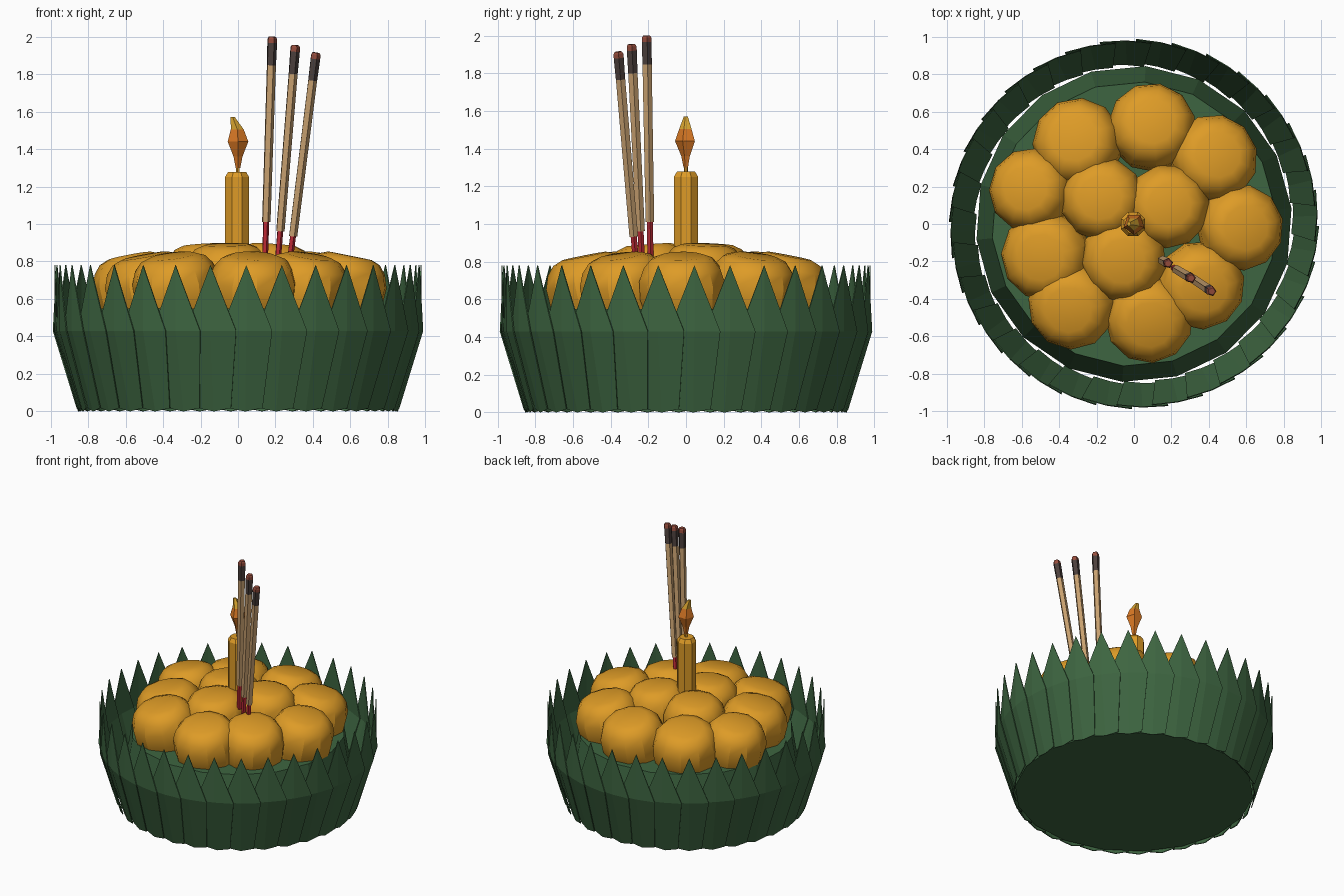
import bpy, bmesh, math
from mathutils import Vector

cube = bpy.data.objects.get("Cube")
if cube:
    bpy.data.objects.remove(cube, do_unlink=True)


def material(name, rgb):
    m = bpy.data.materials.new(name)
    m.use_nodes = True
    m.diffuse_color = (*rgb, 1)
    m.node_tree.nodes["Principled BSDF"].inputs["Base Color"].default_value = (*rgb, 1)
    return m


GREEN = material("leaf green", (0.047, 0.130, 0.052))
GOLD = material("golden yellow", (0.73, 0.33, 0.020))
ORANGE = material("flame orange", (0.70, 0.19, 0.018))
YELLOW = material("flame yellow", (0.70, 0.38, 0.030))
RED = material("stick red", (0.50, 0.022, 0.035))
TAN = material("stick tan", (0.57, 0.35, 0.16))
CHAR = material("charred brown", (0.070, 0.050, 0.045))
EMBER = material("ember brown", (0.30, 0.072, 0.045))


def make_object(name, bm, mats, smooth=None):
    bmesh.ops.recalc_face_normals(bm, faces=bm.faces)
    me = bpy.data.meshes.new(name)
    bm.to_mesh(me)
    bm.free()
    for m in mats:
        me.materials.append(m)
    if smooth:
        me.shade_smooth()
        me.set_sharp_from_angle(angle=math.radians(smooth))
    ob = bpy.data.objects.new(name, me)
    bpy.context.collection.objects.link(ob)
    return ob


def loft(bm, rings, sides, axis=(0, 0, 1), turn=0.0, mats=None):
    """Skin closed rings given as (centre, radius) square to an axis."""
    q = Vector(axis).to_track_quat('Z', 'Y')
    loops = []
    for centre, r in rings:
        loop = []
        for i in range(sides):
            a = turn + math.tau * i / sides
            loop.append(bm.verts.new(
                Vector(centre) + q @ Vector((r * math.cos(a), r * math.sin(a), 0))))
        loops.append(loop)
    for k in range(len(loops) - 1):
        for i in range(sides):
            j = (i + 1) % sides
            f = bm.faces.new((loops[k][i], loops[k][j], loops[k + 1][j], loops[k + 1][i]))
            f.material_index = mats[k] if mats else 0
    bm.faces.new(loops[0][::-1]).material_index = mats[0] if mats else 0
    bm.faces.new(loops[-1]).material_index = mats[-1] if mats else 0


# Tapered inner base
bm = bmesh.new()
loft(bm, [((0, 0, 0.02), 0.845), ((0, 0, 0.55), 0.76)], 18, turn=0.1)
make_object("base", bm, [GREEN])

# Ring of folded leaves, each lapping over the next
LEAVES = 32
bm = bmesh.new()
for k in range(LEAVES):
    mid = math.radians(-87.4) + math.tau * k / LEAVES

    def point(side, r, z, half):
        a = mid + side * half / r
        rr = r + side * 0.008
        return bm.verts.new((rr * math.cos(a), rr * math.sin(a), z))

    low = [point(s, 0.852, 0.018 if s else 0.0, 0.092) for s in (-1, 0, 1)]
    wide = [point(s, 0.978, 0.43, 0.138) for s in (-1, 0, 1)]
    tip = point(0, 0.978, 0.78, 0.1)
    for i in (0, 1):
        bm.faces.new((low[i], low[i + 1], wide[i + 1], wide[i]))
        bm.faces.new((wide[i], wide[i + 1], tip))
leaves = make_object("leaf_ring", bm, [GREEN])
thick = leaves.modifiers.new("thickness", 'SOLIDIFY')
thick.thickness = 0.006
thick.offset = 0

# Flattened round flower heads: (x, y, radius)
OUTER = [(-0.32, 0.46, 0.24), (0.10, 0.55, 0.235), (0.45, 0.37, 0.235),
         (0.60, -0.02, 0.23), (0.38, -0.35, 0.235), (0.085, -0.54, 0.235),
         (-0.35, -0.46, 0.235), (-0.50, -0.18, 0.24), (-0.58, 0.19, 0.225)]
INNER = [(-0.18, 0.14, 0.225), (0.19, 0.10, 0.225), (-0.06, -0.20, 0.23)]
PROFILE = [(0.80, -0.36), (0.98, -0.24), (1.0, -0.14), (0.90, -0.07),
           (0.74, -0.025), (0.52, -0.005)]


def flower(name, x, y, r, top, slope, turn):
    up = Vector((x, y, 0)).normalized() * slope + Vector((0, 0, 1))
    up.normalize()
    centre = Vector((x, y, top))
    bm = bmesh.new()
    loft(bm, [(centre + up * h, r * s) for s, h in PROFILE], 11, up, turn)
    make_object(name, bm, [GOLD], 30)


for i, (x, y, r) in enumerate(OUTER):
    flower(f"outer_flower_{i + 1}", x, y, r, 0.835, 0.20, i * 0.7)
for i, (x, y, r) in enumerate(INNER):
    flower(f"inner_flower_{i + 1}", x, y, r, 0.895, 0.08, i * 0.9)

# Candle with chamfered top, and wick
bm = bmesh.new()
loft(bm, [((-0.005, 0, 0.75), 0.07), ((-0.005, 0, 1.25), 0.07),
          ((-0.005, 0, 1.278), 0.052)], 8, turn=math.pi / 8)
make_object("candle", bm, [GOLD])
bm = bmesh.new()
loft(bm, [((0, 0, 1.26), 0.011), ((0, 0, 1.34), 0.011)], 5)
make_object("wick", bm, [GOLD])

# Flame with a bent tip
bm = bmesh.new()
loft(bm, [((0, 0, 1.30), 0.013), ((0, 0, 1.36), 0.025), ((0, 0, 1.44), 0.058),
          ((-0.004, 0, 1.505), 0.036), ((-0.028, 0, 1.57), 0.012)], 5,
     turn=math.pi / 2, mats=[0, 0, 0, 1])
make_object("flame", bm, [ORANGE, YELLOW])

# Three incense sticks: red handle, tan body, charred end, ember
STICKS = [((0.145, -0.19, 0.87), (0.182, -0.21, 2.0), 0.125),
          ((0.213, -0.235, 0.82), (0.305, -0.29, 1.955), 0.125),
          ((0.278, -0.268, 0.82), (0.415, -0.36, 1.915), 0.105)]
for i, (a, b, handle) in enumerate(STICKS):
    a, b = Vector(a), Vector(b)
    spans = [(-0.04, 0.017), (handle, 0.017), (handle, 0.024), (0.865, 0.026),
             (0.97, 0.028), (0.99, 0.027), (1.0, 0.02)]
    bm = bmesh.new()
    loft(bm, [(a.lerp(b, t), r) for t, r in spans], 5, b - a,
         turn=0.3, mats=[0, 1, 1, 2, 3, 3])
    make_object(f"incense_stick_{i + 1}", bm, [RED, TAN, CHAR, EMBER])
